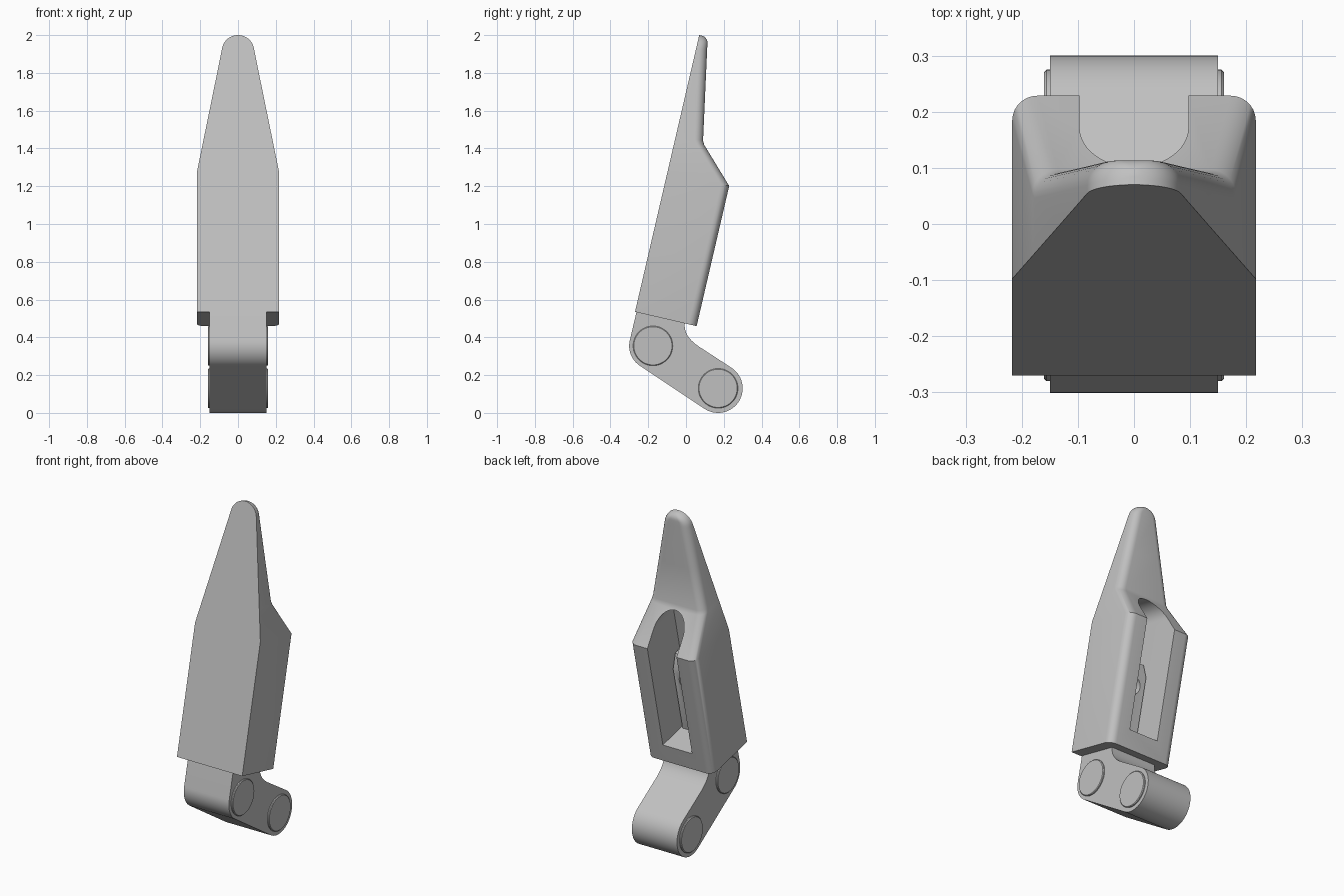
import bpy, bmesh, math
from mathutils import Vector

cube = bpy.data.objects.get("Cube")
if cube:
    bpy.data.objects.remove(cube, do_unlink=True)

grey = bpy.data.materials.new("light_grey")
grey.use_nodes = True
COL = (0.53, 0.53, 0.53, 1)
grey.diffuse_color = COL
grey.node_tree.nodes["Principled BSDF"].inputs["Base Color"].default_value = COL

# Leaning frame of the fingertip: depth d goes back, h goes up along the front face
TILT = math.radians(13.07)
ORIGIN = Vector((0, -0.27, 0.535))
BACK = Vector((0, math.cos(TILT), -math.sin(TILT)))
UP = Vector((0, math.sin(TILT), math.cos(TILT)))


def tip(x, d, h):
    return ORIGIN + Vector((x, 0, 0)) + BACK * d + UP * h


def arc(cx, cy, r, a0, a1, n):
    angles = [math.radians(a0 + (a1 - a0) * i / n) for i in range(n + 1)]
    return [(cx + r * math.cos(a), cy + r * math.sin(a)) for a in angles]


def loft(name, rings):
    """Skin a list of equal rings and cap both ends."""
    bm = bmesh.new()
    rows = [[bm.verts.new(p) for p in ring] for ring in rings]
    n = len(rows[0])
    for a, b in zip(rows, rows[1:]):
        for i in range(n):
            j = (i + 1) % n
            bm.faces.new((a[i], a[j], b[j], b[i]))
    bm.faces.new(rows[0])
    bm.faces.new(rows[-1])
    bmesh.ops.recalc_face_normals(bm, faces=bm.faces)
    me = bpy.data.meshes.new(name)
    bm.to_mesh(me)
    bm.free()
    me.materials.append(grey)
    ob = bpy.data.objects.new(name, me)
    bpy.context.collection.objects.link(ob)
    return ob


def bake(ob):
    dg = bpy.context.evaluated_depsgraph_get()
    me = bpy.data.meshes.new_from_object(ob.evaluated_get(dg))
    ob.modifiers.clear()
    ob.data = me


def cut(ob, cutter):
    cutter.hide_render = True
    mod = ob.modifiers.new("cut", "BOOLEAN")
    mod.operation = "DIFFERENCE"
    mod.solver = "EXACT"
    mod.object = cutter
    bake(ob)
    bpy.data.objects.remove(cutter, do_unlink=True)


def smooth(ob):
    bpy.ops.object.select_all(action="DESELECT")
    ob.select_set(True)
    bpy.context.view_layer.objects.active = ob
    bpy.ops.object.shade_smooth_by_angle(angle=math.radians(28))


# Fingertip shell: sections whose width and depth follow the outline
TOP, NOSE, SOFT = 1.504, 0.085, 0.03
HALF, SHOULDER, NECK = 0.217, 0.762, 0.953


def width(h):
    if h <= SHOULDER:
        return HALF
    if h <= TOP - NOSE + 0.016:
        return HALF - 0.199 * (h - SHOULDER)
    return math.sqrt(max(NOSE ** 2 - (h - TOP + NOSE) ** 2, 1e-6))


def depth(h):
    if h <= SHOULDER:
        return 0.335
    if h <= NECK:
        return 0.335 - 0.187 * (h - SHOULDER) / (NECK - SHOULDER)
    d = 0.148 - 0.185 * (h - NECK)
    k = h - (TOP - SOFT)
    return d if k <= 0 else d - SOFT + math.sqrt(max(SOFT ** 2 - k ** 2, 0))


def section(h):
    w, d = width(h), depth(h)
    r = min(0.045, w * 0.95, d * 0.75)
    pts = [(-w, 0), (w, 0)]
    pts += arc(w - r, d - r, r, 0, 90, 7)
    pts += arc(r - w, d - r, r, 90, 180, 7)
    return [tip(x, y, h) for x, y in pts]


heights = [0, SHOULDER, NECK - 0.01, NECK + 0.01, 1.2]
heights += [TOP - NOSE + NOSE * math.sin(math.radians(a)) for a in range(11, 91, 8)]
heights.append(TOP)
shell = loft("fingertip_shell", [section(h) for h in heights])

# Round-topped pocket in the back
SLOT = 0.097
slot = [(-SLOT, 0.11), (SLOT, 0.11)] + arc(0, 0.84, SLOT, 0, 180, 24)
cut(shell, loft("pocket_cutter", [[tip(x, d, h) for x, h in slot] for d in (0.06, 0.5)]))
smooth(shell)

# Mounting tongue inside the pocket, with screw holes
side = [(0.05, 0.1), (0.16, 0.1), (0.16, 0.51), (0.12, 0.59), (0.05, 0.6)]
tongue = loft("mounting_tongue", [[tip(x, d, h) for d, h in side] for x in (-0.085, 0.085)])
for h, r, floor in ((0.44, 0.055, 0.12), (0.44, 0.028, 0.08),
                    (0.29, 0.028, 0.08), (0.16, 0.045, 0.12), (0.16, 0.022, 0.08)):
    circle = arc(0, h, r, 0, 345, 23)
    cut(tongue, loft("hole_cutter", [[tip(x, d, z) for x, z in circle] for d in (floor, 0.3)]))
smooth(tongue)

# Knuckle link: bent arm around the two hinge pins
PINS = ((-0.175, 0.355), (0.17, 0.13))
(ay, az), (by, bz) = PINS
neck_front, neck_back = tip(0, 0.008, 0.01), tip(0, 0.27, 0.01)
outline = [(neck_front.y, neck_front.z)]
outline += arc(ay, az, 0.126, 167, 237, 12)
outline += arc(by, bz, 0.13, 237, 417, 28)
start, mid, end = Vector((0.07, 0.35)), Vector((-0.02, 0.409)), Vector((neck_back.y, neck_back.z))
for i in range(11):
    t = i / 10
    p = start * (1 - t) ** 2 + mid * 2 * t * (1 - t) + end * t ** 2
    outline.append((p.x, p.y))
link = loft("knuckle_link", [[Vector((x, y, z)) for y, z in outline] for x in (-0.15, 0.15)])
smooth(link)

# Hinge pins standing slightly proud of the link on both sides
for name, (y, z) in zip(("upper_hinge_pin", "lower_hinge_pin"), PINS):
    rings = []
    for x, r in ((-0.16, 0.101), (-0.156, 0.105), (0.156, 0.105), (0.16, 0.101)):
        rings.append([Vector((x, py, pz)) for py, pz in arc(y, z, r, 0, 352.5, 47)])
    smooth(loft(name, rings))
